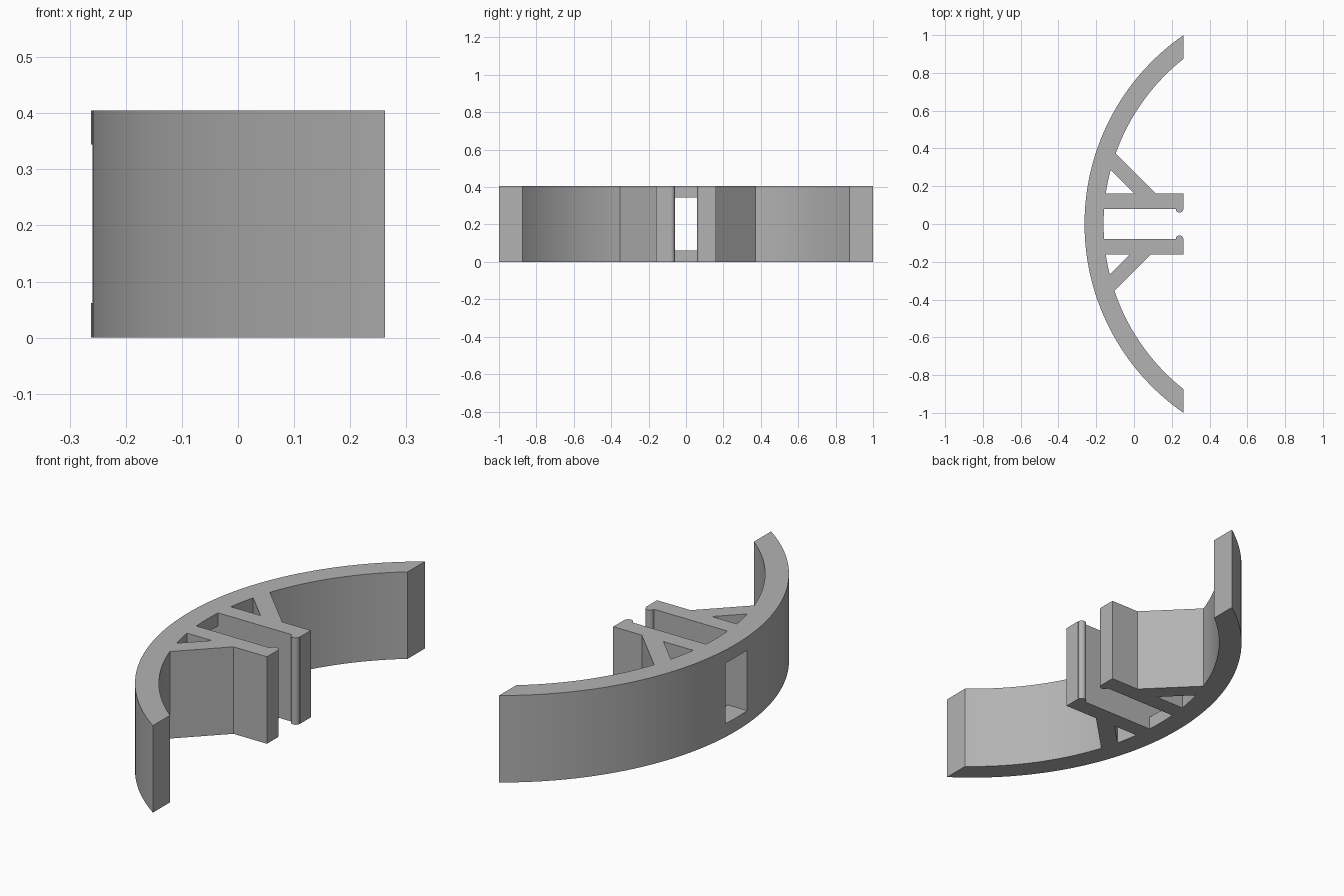
import bpy, bmesh, math

if "Cube" in bpy.data.objects:
    bpy.data.objects.remove(bpy.data.objects["Cube"], do_unlink=True)

HEIGHT = 0.405
CX, R_OUT, R_IN = 0.954, 1.216, 1.115    # arc centre and radii
X_END = 0.262                            # plane trimming tips and prongs
PRONG_IN, PRONG_OUT = 0.08, 0.161
BUMP = 0.02


def arc_x(r, y):
    return CX - math.sqrt(r * r - y * y)


def tip_y(r):
    return math.sqrt(r * r - (CX - X_END) ** 2)


def arc(r, y0, y1, steps):
    """Points along a circle of radius r from y0 to y1."""
    a0, a1 = math.asin(y0 / r), math.asin(y1 / r)
    angles = [a0 + (a1 - a0) * i / steps for i in range(steps + 1)]
    return [(CX - r * math.cos(a), r * math.sin(a)) for a in angles]


def brace_hit(c):
    """Height where the 45 degree line x + y = c meets the inner arc."""
    d = c - CX
    return (d + math.sqrt(2 * R_IN ** 2 - d * d)) / 2


def half_inner(c):
    """Inner outline for y > 0, from arc tip to prong root."""
    pts = arc(R_IN, tip_y(R_IN), brace_hit(c), 28)
    pts += [(c - PRONG_OUT, PRONG_OUT), (X_END, PRONG_OUT), (X_END, PRONG_IN)]
    bx = X_END - BUMP - 0.001
    for i in range(13):
        a = math.pi * i / 12
        pts.append((bx + BUMP * math.cos(a), PRONG_IN - BUMP * math.sin(a)))
    return pts + [(arc_x(R_IN, PRONG_IN), PRONG_IN)]


def brace_hole(c):
    """Triangular opening between brace, prong and arc."""
    return arc(R_IN, PRONG_OUT, brace_hit(c), 6) + [(c - PRONG_OUT, PRONG_OUT)]


def mirror(pts):
    return [(x, -y) for x, y in pts]


def extrude_loops(name, loops, z0, z1):
    bm = bmesh.new()
    for loop in loops:
        vs = [bm.verts.new((x, y, z0)) for x, y in loop]
        for a, b in zip(vs, vs[1:] + vs[:1]):
            bm.edges.new((a, b))
    bmesh.ops.triangle_fill(bm, use_beauty=True, use_dissolve=False,
                            edges=bm.edges[:], normal=(0, 0, 1))
    new = bmesh.ops.extrude_face_region(bm, geom=bm.faces[:])["geom"]
    verts = [g for g in new if isinstance(g, bmesh.types.BMVert)]
    bmesh.ops.translate(bm, verts=verts, vec=(0, 0, z1 - z0))
    bmesh.ops.recalc_face_normals(bm, faces=bm.faces[:])
    me = bpy.data.meshes.new(name)
    bm.to_mesh(me)
    bm.free()
    ob = bpy.data.objects.new(name, me)
    bpy.context.collection.objects.link(ob)
    return ob


grey = bpy.data.materials.new("grey")
grey.use_nodes = True
colour = (0.45, 0.45, 0.45, 1)
grey.diffuse_color = colour
grey.node_tree.nodes["Principled BSDF"].inputs["Base Color"].default_value = colour

# Curved band with braced clip prongs as one profile
outer = arc(R_OUT, -tip_y(R_OUT), tip_y(R_OUT), 72)
mid = arc(R_IN, PRONG_IN, -PRONG_IN, 6)[1:-1]
outline = outer + half_inner(0.276) + mid + mirror(half_inner(0.25))[::-1]
holes = [brace_hole(0.164), mirror(brace_hole(0.14))]
band = extrude_loops("curved_clip_band", [outline] + holes, 0, HEIGHT)
band.data.materials.append(grey)

# Window through the band between the prongs
w = PRONG_IN - 0.0005
cutter = extrude_loops("window_cutter",
                       [[(-0.4, -w), (-0.1, -w), (-0.1, w), (-0.4, w)]],
                       0.062, 0.344)
cutter.hide_render = True
cutter.data.materials.append(grey)
cut = band.modifiers.new("window", "BOOLEAN")
cut.operation, cut.solver, cut.object = "DIFFERENCE", "EXACT", cutter

# Apply the cut, then smooth the curved walls
bpy.ops.object.select_all(action="DESELECT")
band.select_set(True)
bpy.context.view_layer.objects.active = band
bpy.ops.object.modifier_apply(modifier=cut.name)
bpy.data.objects.remove(cutter, do_unlink=True)
bpy.ops.object.shade_smooth_by_angle(angle=math.radians(30))
